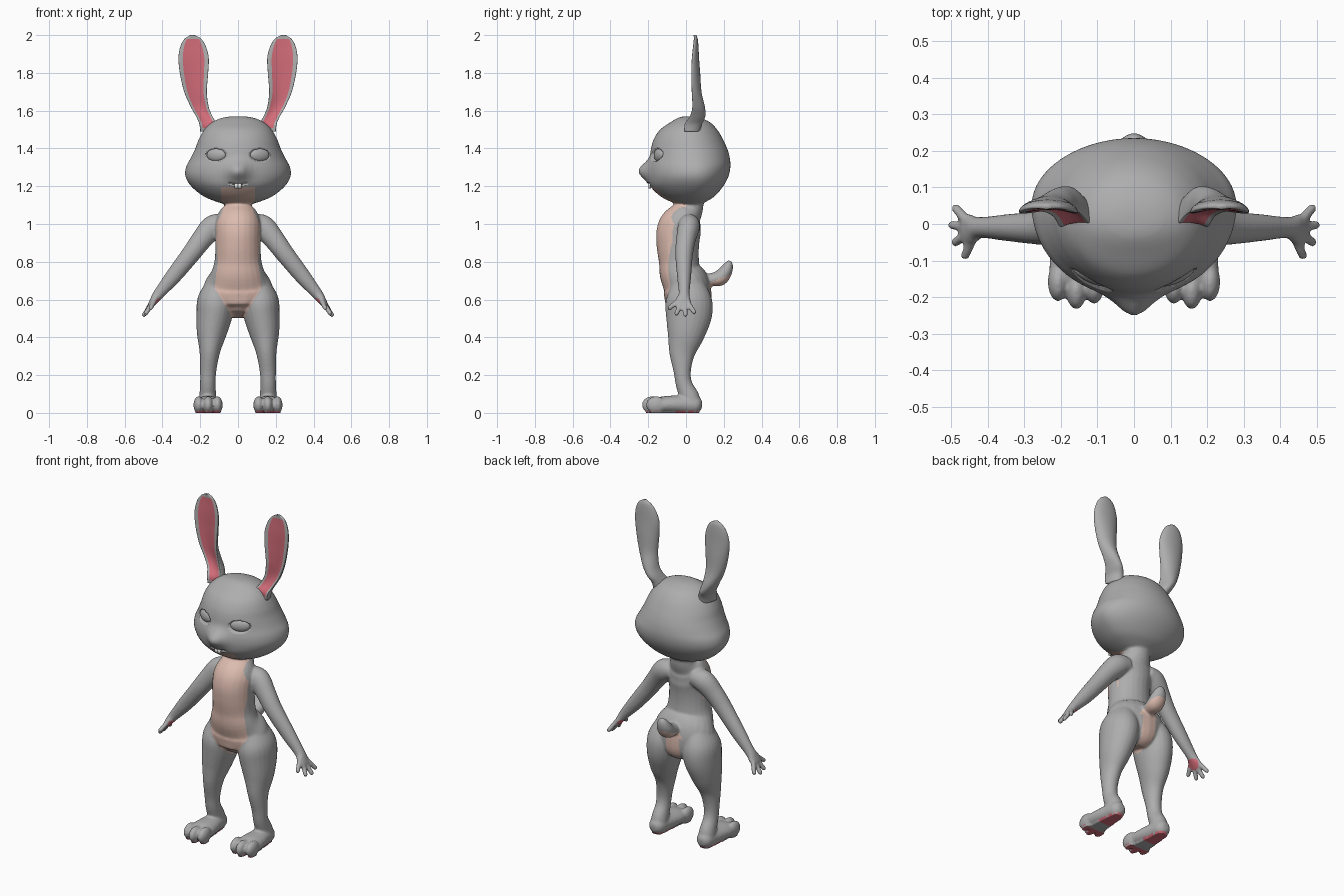
import bpy, bmesh, math
from mathutils import Vector, Matrix

if "Cube" in bpy.data.objects:
    bpy.data.objects.remove(bpy.data.objects["Cube"])


def material(name, rgb):
    m = bpy.data.materials.new(name)
    m.diffuse_color = (*rgb, 1)
    m.use_nodes = True
    m.node_tree.nodes["Principled BSDF"].inputs["Base Color"].default_value = m.diffuse_color
    return m


GREY = material("grey fur", (0.42, 0.42, 0.42))
PEACH = material("peach belly", (0.72, 0.50, 0.43))
PINK = material("pink skin", (0.64, 0.15, 0.19))
WHITE = material("white tooth", (0.8, 0.8, 0.78))


def spline(keys, steps):
    """Catmull-Rom interpolation through rows of numbers."""
    rows, n = [], len(keys)
    for i in range(n - 1):
        quad = [keys[max(i - 1, 0)], keys[i], keys[i + 1], keys[min(i + 2, n - 1)]]
        for s in range(steps):
            t = s / steps
            rows.append([0.5 * (2 * b + (c - a) * t + (2 * a - 5 * b + 4 * c - d) * t * t
                                + (3 * b - a - 3 * c + d) * t ** 3) for a, b, c, d in zip(*quad)])
    return rows + [list(keys[-1])]


def lerp(table, v):
    for (a, p), (b, q) in zip(table, table[1:]):
        if a <= v <= b:
            return p + (q - p) * (v - a) / (b - a)
    return 0


def skin_rings(bm, rings):
    rings = [[bm.verts.new(p) for p in r] for r in rings]
    for a, b in zip(rings, rings[1:]):
        for i in range(len(a)):
            j = (i + 1) % len(a)
            bm.faces.new((a[i], a[j], b[j], b[i]))
    bm.faces.new(rings[0][::-1])
    bm.faces.new(rings[-1])


def tube(bm, keys, ref, side=1, steps=5, seg=24):
    """Keys are x, y, z and two radii; ref sets the cross-section direction."""
    rows = spline(keys, steps)
    pts = [Vector((r[0] * side, r[1], r[2])) for r in rows]
    rings = []
    for i, r in enumerate(rows):
        t = (pts[min(i + 1, len(pts) - 1)] - pts[max(i - 1, 0)]).normalized()
        u = Vector(ref).cross(t).normalized()
        v = t.cross(u)
        rings.append([pts[i] + u * r[3] * math.cos(a) + v * r[4] * math.sin(a)
                      for a in (2 * math.pi * k / seg for k in range(seg))])
    skin_rings(bm, rings)


def ball(bm, centre, radii, turn=0):
    m = Matrix.Translation(centre) @ Matrix.Rotation(turn, 4, 'Z') @ Matrix.Diagonal((*radii, 1))
    bmesh.ops.create_uvsphere(bm, u_segments=24, v_segments=16, radius=1, matrix=m)


def finish(name, bm, mats):
    bmesh.ops.recalc_face_normals(bm, faces=bm.faces)
    me = bpy.data.meshes.new(name)
    bm.to_mesh(me)
    bm.free()
    for m in mats:
        me.materials.append(m)
    me.polygons.foreach_set("use_smooth", [True] * len(me.polygons))
    ob = bpy.data.objects.new(name, me)
    bpy.context.collection.objects.link(ob)
    return ob


X, Y = (1, 0, 0), (0, 1, 0)
bm = bmesh.new()

# Torso and neck
tube(bm, [(0, .0, .52, .06, .07), (0, .01, .56, .13, .115), (0, .01, .62, .185, .125),
          (0, .0, .68, .18, .125), (0, -.03, .74, .145, .11), (0, -.037, .80, .125, .106),
          (0, -.043, .88, .12, .112), (0, -.04, .95, .12, .117), (0, -.025, 1.0, .12, .112),
          (0, .003, 1.05, .105, .088), (0, .03, 1.09, .074, .062), (0, .035, 1.16, .07, .06)], Y)

# Tail
tube(bm, [(0, .06, .70, .03, .035), (0, .13, .705, .034, .042), (0, .18, .715, .042, .05),
          (0, .210, .75, .036, .045), (0, .226, .785, .024, .03), (0, .231, .806, .01, .012)], X)

for s in (-1, 1):
    # Leg, foot and toes
    tube(bm, [(.10, .01, .68, .07, .09), (.115, .015, .6, .098, .122), (.125, .015, .52, .096, .123),
              (.14, .0, .42, .079, .10), (.15, -.02, .32, .054, .07), (.158, -.02, .22, .043, .046),
              (.16, -.01, .15, .041, .044), (.16, .02, .08, .046, .052), (.16, .03, .03, .05, .045)], Y, s)
    tube(bm, [(.16, .085, .04, .02, .02), (.16, .06, .042, .046, .045), (.16, 0, .044, .05, .055),
              (.16, -.06, .044, .048, .066), (.16, -.12, .042, .046, .072),
              (.16, -.165, .036, .036, .066)], X, s)
    for x, y in ((.109, -.165), (.158, -.18), (.208, -.158)):
        ball(bm, (s * x, y, .042), (.028, .054, .046))
    # Arm, palm and fingers
    tube(bm, [(.07, .02, 1.0, .05, .05), (.13, .015, .985, .064, .058), (.19, .0, .92, .056, .052),
              (.25, -.01, .84, .050, .047), (.345, -.01, .72, .042, .037), (.42, -.01, .63, .029, .029),
              (.445, -.015, .595, .022, .042), (.465, -.015, .565, .015, .042)], Y, s)
    for (x0, y0, z0), (x1, y1, z1) in (((.46, .012, .58), (.488, .043, .533)),
                                       ((.46, -.008, .57), (.497, -.003, .52)),
                                       ((.46, -.03, .57), (.489, -.05, .526)),
                                       ((.44, -.035, .60), (.462, -.086, .555))):
        tube(bm, [(x0, y0, z0, .014, .015), (x1, y1, z1, .013, .013)], Y, s, seg=12)
        ball(bm, (s * x1, y1, z1), (.013, .013, .013))

# Head: z, half width, front y, back y, y of widest point
head = [(1.10, .05, -.03, .07, .03), (1.12, .12, -.085, .11, .03), (1.15, .188, -.14, .155, .04),
        (1.2, .248, -.187, .197, .05), (1.25, .278, -.2, .224, .05), (1.3, .276, -.2, .235, .05),
        (1.35, .25, -.19, .232, .04), (1.4, .226, -.185, .218, .03), (1.45, .207, -.170, .195, .02),
        (1.5, .178, -.137, .165, .01), (1.54, .135, -.08, .125, .01), (1.563, .08, -.04, .07, .01),
        (1.57, .03, -.01, .03, .01)]
rings = []
for z, w, yf, yb, ym in spline(head, 5):
    ring = []
    for k in range(64):
        a = 2 * math.pi * k / 64
        x, sn = w * math.cos(a), math.sin(a)
        y = ym + sn * ((yb - ym) if sn > 0 else (ym - yf))
        if sn < 0:  # pointed snout
            y -= .052 * math.exp(-(x / .055) ** 2 - ((z - 1.28) / .05) ** 2)
        ring.append((x, y, z))
    rings.append(ring)
skin_rings(bm, rings)

# Fuse everything into one smooth skin
base = finish("skin_base", bm, [])
rem = base.modifiers.new("fuse", 'REMESH')
rem.mode, rem.voxel_size = 'VOXEL', .0062
smo = base.modifiers.new("soften", 'SMOOTH')
smo.factor, smo.iterations = .5, 8
fused = bpy.data.meshes.new_from_object(base.evaluated_get(bpy.context.evaluated_depsgraph_get()))
bpy.data.objects.remove(base)
bm = bmesh.new()
bm.from_mesh(fused)

# Eye sockets, mouth groove and flat soles
for v in bm.verts:
    x, y, z = v.co
    if z > 1.1 and y < -.08:
        d = ((abs(x) - .115) / .054) ** 2 + ((z - 1.365) / .034) ** 2
        if d < 1:
            v.co.y += .016
        if abs(x) < .05 and abs(z - 1.208 - abs(x) * .15) < .006:
            v.co.y += .012
    if z < .008:
        v.co.z = 0
bm.normal_update()

# Colour zones of the skin
belly = [(.49, .03), (.53, .045), (.6, .085), (.66, .122), (.72, .117), (.8, .105),
         (.9, .115), (1.0, .115), (1.06, .085), (1.11, .075), (1.13, .09), (1.2, .09)]
rear = [(.49, .03), (.56, .045), (.64, .045), (.69, .03)]
palm, palm_dir = Vector((.445, -.015, .59)), Vector((-.77, 0, -.64))
for f in bm.faces:
    c, n = f.calc_center_median(), f.normal
    ax, sx = abs(c.x), (1 if c.x > 0 else -1)
    idx = 0
    if c.y < 0 and c.z < 1.195 and ax < lerp(belly, c.z):
        idx = 1
    if c.y >= 0 and ax < lerp(rear, c.z):
        idx = 1
    if c.y > .125 and .655 < c.z < .69 + .4 * (c.y - .13) and ax < .065:
        idx = 1
    mc, mn = Vector((ax, c.y, c.z)), Vector((n.x * sx, n.y, n.z))
    if (mc - palm).length < .038 and mn.dot(palm_dir) > .5:
        idx = 2
    if c.z < .012 and n.z < -.3 and (c.y > -.06 or c.y < -.14):
        idx = 2
    f.material_index = idx
finish("body", bm, [GREY, PEACH, PINK])

# Ears: z, inner x, outer x, rim y, depth to the back
ear = [(1.49, .10, .20, -.005, .08), (1.53, .113, .205, -.005, .09), (1.57, .135, .222, .022, .08),
       (1.62, .155, .25, .035, .065), (1.7, .165, .285, .032, .05), (1.8, .158, .308, .03, .045),
       (1.88, .155, .315, .033, .036), (1.94, .17, .305, .04, .026), (1.98, .195, .283, .046, .016),
       (2.0, .228, .252, .05, .004)]
for s, side in ((-1, "left"), (1, "right")):
    bm, rings = bmesh.new(), []
    for z, x0, x1, yc, back in spline(ear, 6):
        ring, mid, hw = [], (x0 + x1) / 2, (x1 - x0) / 2
        for k in range(40):
            a = 2 * math.pi * k / 40
            t, sn = math.cos(a), math.sin(a)
            y = yc + (back * sn if sn > 0 else min(.022, back * .5) * sn * sn + .012 * sn)
            ring.append((s * (mid + hw * t), y, z))
        rings.append(ring)
    skin_rings(bm, rings)
    bm.faces.ensure_lookup_table()
    for i, f in enumerate(bm.faces):
        a = 2 * math.pi * (i % 40 + .5) / 40
        z = f.calc_center_median().z
        if math.sin(a) < 0 and abs(math.cos(a)) < .76 and 1.51 < z < 1.978 and len(f.verts) == 4:
            f.material_index = 1
    finish(side + "_ear", bm, [GREY, PINK])

    # Eyeball
    bm = bmesh.new()
    ball(bm, (s * .115, -.142, 1.365), (.055, .02, .034), s * .42)
    finish(side + "_eye", bm, [GREY])

    # Front tooth
    bm = bmesh.new()
    bmesh.ops.create_cube(bm, size=1, matrix=Matrix.Translation((s * .0095, -.192, 1.202))
                          @ Matrix.Diagonal((.017, .014, .026, 1)))
    finish(side + "_tooth", bm, [WHITE])
